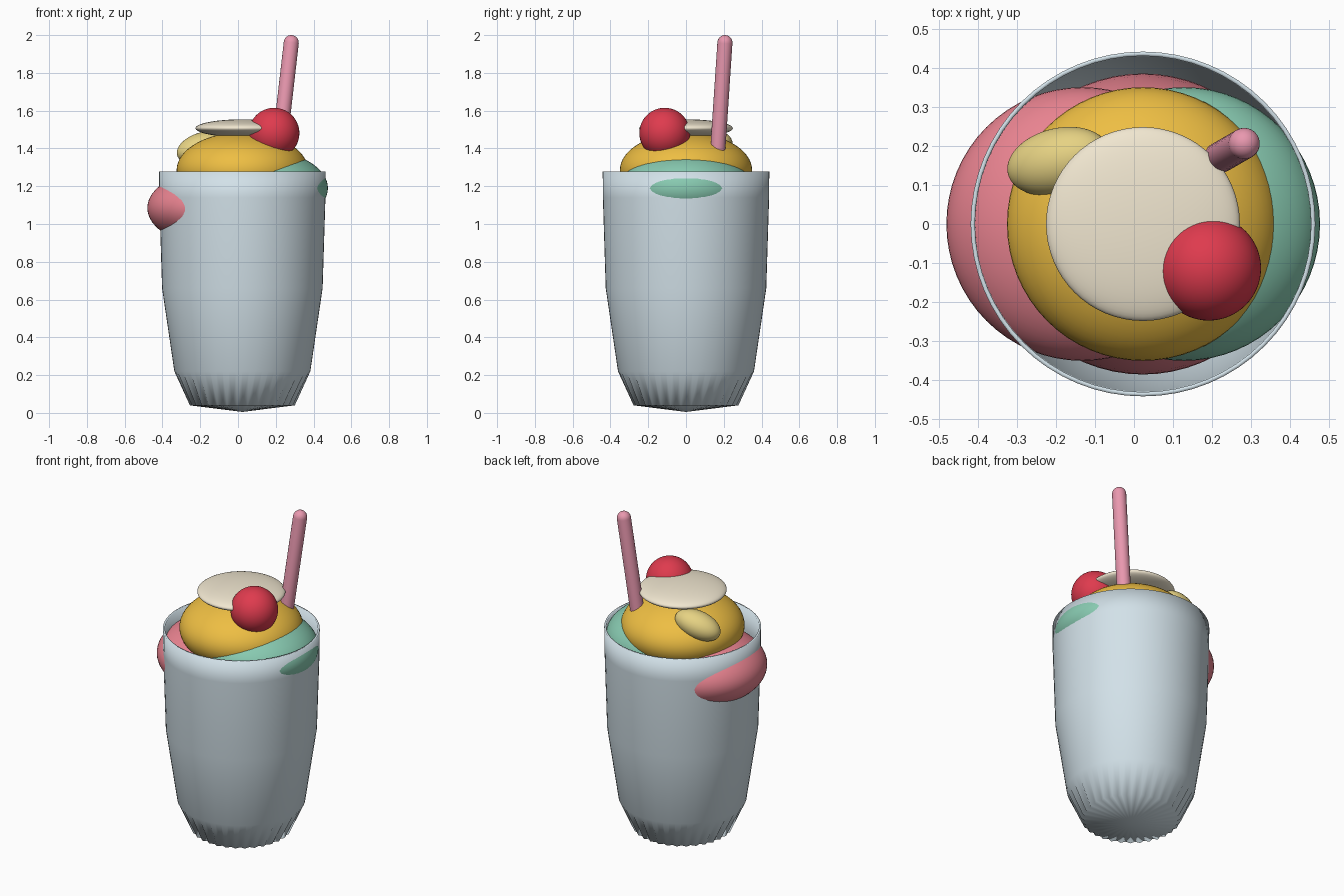
import bpy, bmesh, math
from mathutils import Vector

if "Cube" in bpy.data.objects:
    bpy.data.objects.remove(bpy.data.objects["Cube"])

CX = 0.023  # cup axis


def paint(obj, name, rgb):
    mat = bpy.data.materials.get(name) or bpy.data.materials.new(name)
    mat.diffuse_color = [c ** 2.2 for c in rgb] + [1]
    mat.use_nodes = True
    mat.node_tree.nodes["Principled BSDF"].inputs["Base Color"].default_value = mat.diffuse_color
    obj.data.materials.append(mat)


def add_mesh(name, bm, mat, rgb):
    bmesh.ops.recalc_face_normals(bm, faces=bm.faces)
    for f in bm.faces:
        f.smooth = True
    mesh = bpy.data.meshes.new(name)
    bm.to_mesh(mesh)
    bm.free()
    obj = bpy.data.objects.new(name, mesh)
    bpy.context.collection.objects.link(obj)
    paint(obj, mat, rgb)
    return obj


def ellipsoid(name, loc, radii, mat, rgb, rot=(0, 0, 0)):
    bm = bmesh.new()
    bmesh.ops.create_uvsphere(bm, u_segments=64, v_segments=32, radius=1)
    bmesh.ops.scale(bm, vec=radii, verts=bm.verts)
    obj = add_mesh(name, bm, mat, rgb)
    obj.location = loc
    obj.rotation_euler = [math.radians(a) for a in rot]
    return obj


def lathe(name, profile, segs, mat, rgb):
    """Spin (radius, z, flute depth) points; alternate columns step in and out."""
    bm = bmesh.new()
    rings = []
    for r, z, flute in profile:
        if r == 0:
            rings.append([bm.verts.new((0, 0, z))] * segs)
            continue
        ring = []
        for i in range(segs):
            a = math.tau * i / segs
            q = r + (flute if i % 2 else -flute)
            ring.append(bm.verts.new((q * math.cos(a), q * math.sin(a), z)))
        rings.append(ring)
    for lo, hi in zip(rings, rings[1:]):
        for i in range(segs):
            j = (i + 1) % segs
            bm.faces.new(list(dict.fromkeys((lo[i], lo[j], hi[j], hi[i]))))
    return add_mesh(name, bm, mat, rgb)


# Thin-walled glass with fluted foot
glass = lathe("glass", [
    (0, 0.005, 0), (0.27, 0.04, 0.009), (0.36, 0.22, 0), (0.425, 0.66, 0),
    (0.44, 1.14, 0), (0.441, 1.278, 0), (0.43, 1.278, 0), (0.429, 1.14, 0),
    (0.414, 0.66, 0), (0.348, 0.22, 0), (0.25, 0.06, 0), (0, 0.05, 0)],
    64, "glass", (0.82, 0.88, 0.91))
glass.location.x = CX

# Milkshake inside the glass
PINK = (0.91, 0.51, 0.56)
ellipsoid("milkshake", (CX, 0, 0.75), (0.385, 0.385, 0.45), "pink", PINK)

# Three stacked scoops
R = (0.348, 0.35, 0.2)
ellipsoid("pink_scoop", (-0.132, 0, 1.085), R, "pink", PINK)
ellipsoid("green_scoop", (0.128, 0, 1.19), R, "green", (0.53, 0.79, 0.69))
ellipsoid("yellow_scoop", (CX, 0, 1.285), R, "yellow", (0.93, 0.74, 0.27))

# Toppings
ellipsoid("cream_top", (CX, 0, 1.507), (0.248, 0.248, 0.047), "cream", (0.94, 0.90, 0.81))
ellipsoid("cherry", (0.191, -0.113, 1.481), (0.134,) * 3, "red", (0.87, 0.24, 0.31))
ellipsoid("wafer", (-0.193, 0.16, 1.405), (0.138, 0.085, 0.078), "wafer",
          (0.90, 0.82, 0.51), (0, -18, 14))

# Straw with rounded tip, leaning to the back right
base, tip = Vector((0.197, 0.157, 1.22)), Vector((0.282, 0.206, 1.96))
length = (tip - base).length
cap = [(0.04 * math.cos(a), length + 0.04 * math.sin(a), 0)
       for a in [math.radians(d) for d in range(0, 90, 15)]]
straw = lathe("straw", [(0, 0, 0), (0.04, 0, 0)] + cap + [(0, length + 0.04, 0)],
              32, "straw", (0.91, 0.59, 0.68))
straw.location = base
straw.rotation_mode = 'QUATERNION'
straw.rotation_quaternion = (tip - base).to_track_quat('Z', 'Y')
for o in bpy.data.objects:
    o.select_set(o is straw)
bpy.context.view_layer.objects.active = straw
bpy.ops.object.shade_smooth_by_angle(angle=math.radians(40))
